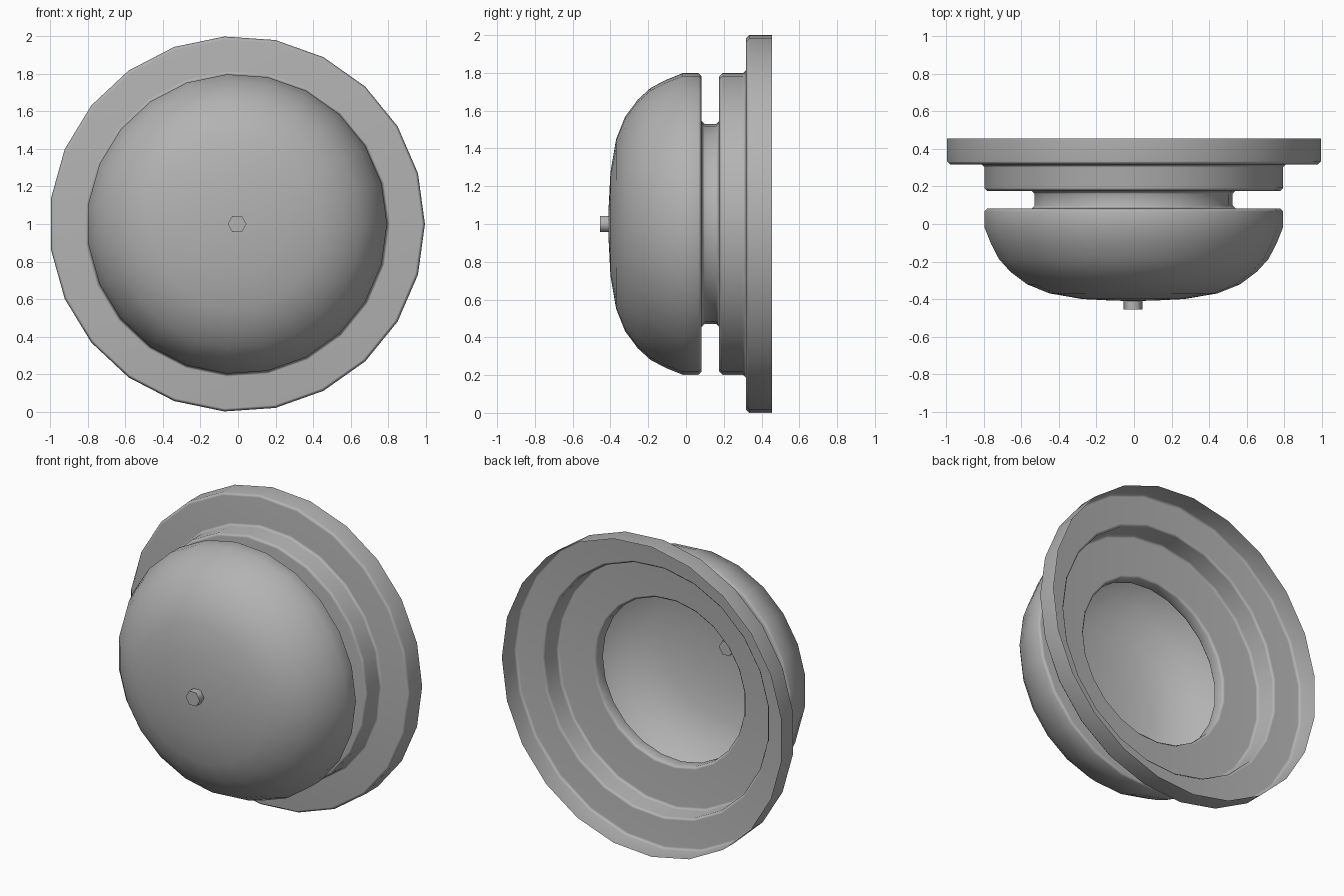
import bpy, bmesh
from math import cos, sin, pi, radians
from mathutils import Vector

if "Cube" in bpy.data.objects:
    bpy.data.objects.remove(bpy.data.objects["Cube"])

SIDES = 23          # facets around the turned shell
AXIS_X = -0.005     # the odd side count puts the axis slightly off the box centre

grey = bpy.data.materials.new("dark_grey")
grey.diffuse_color = (0.45, 0.45, 0.45, 1)
grey.use_nodes = True
grey.node_tree.nodes["Principled BSDF"].inputs["Base Color"].default_value = grey.diffuse_color


def chamfered(corners, size):
    """Cut every inner corner of a polyline of (radius, y) points."""
    pts = [Vector(c) for c in corners]
    out = [pts[0]]
    for a, b, c in zip(pts, pts[1:], pts[2:]):
        out.append(b + (a - b).normalized() * size)
        out.append(b + (c - b).normalized() * size)
    return out + [pts[-1]]


def lathe(name, profile, sides, cap_start=False, cap_end=False, pole=None):
    """Turn a (radius, y) profile around the front-back axis."""
    bm = bmesh.new()
    rings = [[bm.verts.new((AXIS_X + r * cos(2 * pi * i / sides), y,
                            1 + r * sin(2 * pi * i / sides)))
              for i in range(sides)] for r, y in profile]
    for a, b in zip(rings, rings[1:]):
        for i in range(sides):
            j = (i + 1) % sides
            bm.faces.new((a[i], a[j], b[j], b[i]))
    if cap_start:
        bm.faces.new(rings[0])
    if cap_end:
        bm.faces.new(rings[-1])
    if pole is not None:
        tip = bm.verts.new((AXIS_X, pole, 1))
        for i in range(sides):
            bm.faces.new((rings[-1][i], rings[-1][(i + 1) % sides], tip))
    bmesh.ops.recalc_face_normals(bm, faces=bm.faces)
    # outside of the open shell: the foremost face must look toward -y
    bm.normal_update()
    front = min(bm.faces, key=lambda f: f.calc_center_median().y)
    if front.normal.y > 0:
        bmesh.ops.reverse_faces(bm, faces=bm.faces)
    mesh = bpy.data.meshes.new(name)
    bm.to_mesh(mesh)
    bm.free()
    mesh.materials.append(grey)
    obj = bpy.data.objects.new(name, mesh)
    bpy.context.collection.objects.link(obj)
    return obj


def smooth(obj, degrees):
    bpy.ops.object.select_all(action='DESELECT')
    obj.select_set(True)
    bpy.context.view_layer.objects.active = obj
    bpy.ops.object.shade_smooth_by_angle(angle=radians(degrees))


# Thin stepped shell, open at the back: flange, collar, groove
steps = chamfered([(1.002, 0.455), (1.002, 0.318), (0.80, 0.318), (0.80, 0.176),
                   (0.53, 0.176), (0.53, 0.083), (0.80, 0.083), (0.80, -0.018)], 0.016)
# Rounded dome closing the front
dome = [(0.765, -0.105), (0.722, -0.187), (0.66, -0.255), (0.57, -0.322),
        (0.45, -0.37), (0.275, -0.4), (0.10, -0.409)]
shell = lathe("button_shell", [tuple(p) for p in steps] + dome, SIDES, pole=-0.41)
smooth(shell, 50)
weighted = shell.modifiers.new("weighted_normals", 'WEIGHTED_NORMAL')
weighted.keep_sharp = True

# Small hexagonal peg on the dome centre, its back end just showing inside
peg = lathe("centre_peg", [(0.05, -0.4), (0.05, -0.455)], 6, cap_start=True, cap_end=True)
smooth(peg, 65)
